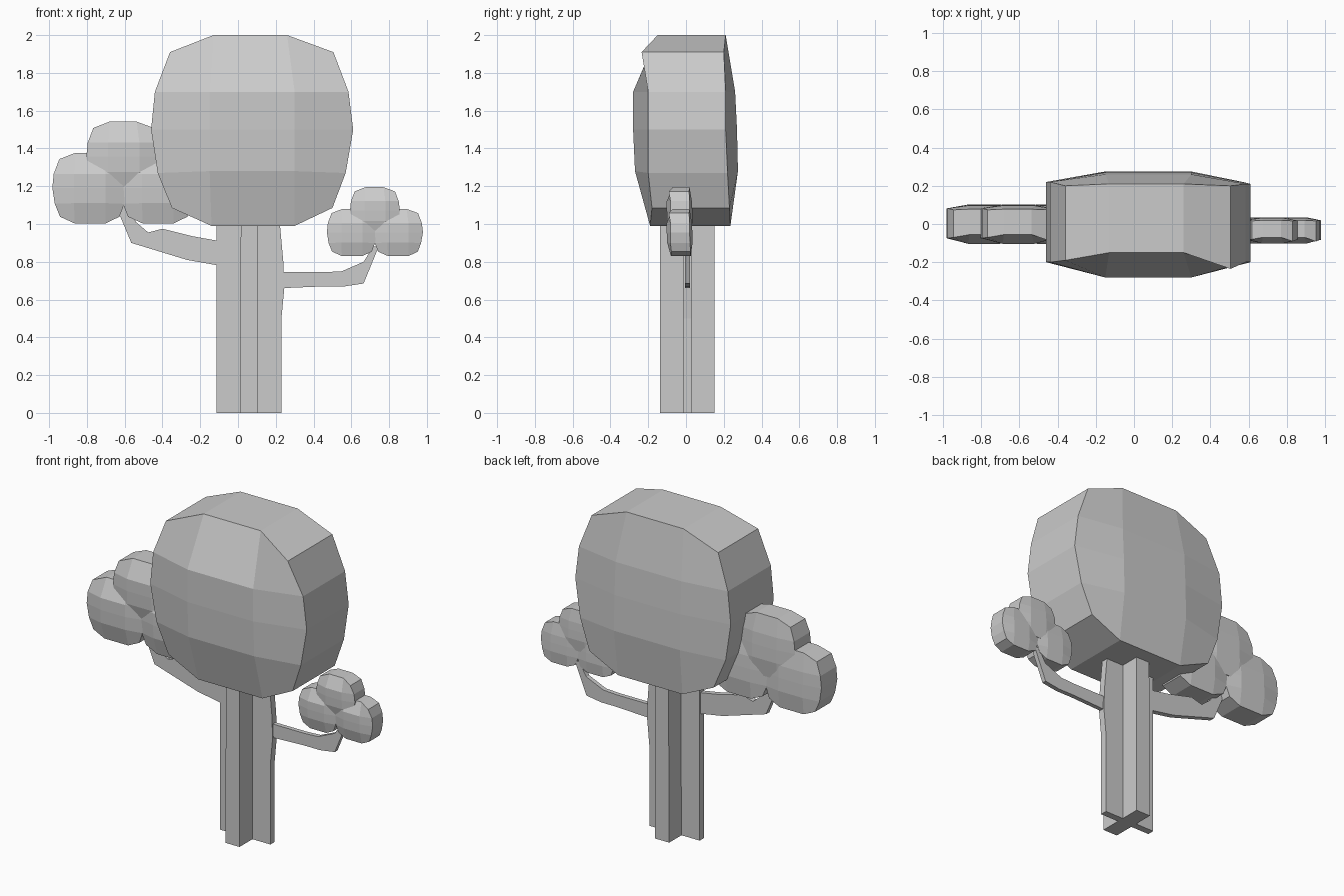
import bpy

# Foliage ball: 5 rows x 4 columns of (x, z), with front and back depths
ROWS_X = [(-0.36, -0.13, 0.26, 0.505), (-0.44, -0.15, 0.30, 0.585), (-0.46, -0.15, 0.30, 0.61),
          (-0.425, -0.15, 0.30, 0.57), (-0.35, -0.14, 0.30, 0.50)]
ROWS_Z = [(1.91, 2.0), (1.70, 1.70), (1.50, 1.50), (1.27, 1.28), (1.085, 0.99)]  # edge, middle
FRONT = [(-0.19, -0.15, -0.15, -0.235), (-0.20, -0.28, -0.28, -0.20), (-0.20, -0.28, -0.28, -0.20),
         (-0.19, -0.27, -0.27, -0.20), (-0.18, -0.19, -0.19, -0.18)]
BACK = [(0.20, 0.21, 0.21, 0.20), (0.22, 0.26, 0.26, 0.21), (0.22, 0.27, 0.27, 0.21),
        (0.22, 0.275, 0.275, 0.22), (0.23, 0.235, 0.235, 0.23)]
CENTRE = (0.075, 0.0, 1.495)


def make(name, verts, faces):
    mesh = bpy.data.meshes.new(name)
    mesh.from_pydata(verts, [], faces)
    mesh.update()
    obj = bpy.data.objects.new(name, mesh)
    bpy.context.collection.objects.link(obj)
    return obj


def foliage(name, centre, scale):
    verts = []
    for depth in (FRONT, BACK):
        for r in range(5):
            for c in range(4):
                p = (ROWS_X[r][c], depth[r][c], ROWS_Z[r][c in (1, 2)])
                verts.append([centre[i] + (p[i] - CENTRE[i]) * scale for i in range(3)])
    faces = []
    for r in range(4):
        for c in range(3):
            a = r * 4 + c
            faces.append((a, a + 4, a + 5, a + 1))
            faces.append((a + 20, a + 21, a + 25, a + 24))
    # Band joining front and back around the rim
    rim = [0, 1, 2, 3, 7, 11, 15, 19, 18, 17, 16, 12, 8, 4]
    for a, b in zip(rim, rim[1:] + rim[:1]):
        faces.append((a, b, b + 20, a + 20))
    return make(name, verts, faces)


def plate(name, outline, y0, y1):
    # Flat panel: counter-clockwise (x, z) outline given thickness in y
    n = len(outline)
    verts = [(x, y, z) for y in (y0, y1) for x, z in outline]
    faces = [tuple(range(n)), tuple(range(2 * n - 1, n - 1, -1))]
    faces += [(i, i + n, (i + 1) % n + n, (i + 1) % n) for i in range(n)]
    return make(name, verts, faces)


# Crown
foliage("crown", CENTRE, 1.0)

# Three-lobed side clumps
for side, cx, cy, cz, dx, dz, s in (("left", -0.605, 0.0, 1.19, 0.18, 0.165, 0.37),
                                    ("right", 0.725, -0.033, 0.955, 0.122, 0.115, 0.247)):
    foliage(side + "_clump_outer_a", (cx - dx, cy, cz), s)
    foliage(side + "_clump_outer_b", (cx + dx, cy, cz), s)
    foliage(side + "_clump_top", (cx, cy, cz + dz), s)

# Trunk: two crossed panels
plate("trunk_wide_panel", [(-0.115, 0), (0.23, 0), (0.23, 0.5), (0.245, 0.66), (0.24, 0.80),
                           (0.22, 1.02), (-0.115, 1.02)], -0.012, 0.03)
plate("trunk_deep_panel", [(0.01, 0), (0.107, 0), (0.107, 1.02), (0.015, 1.02)], -0.138, 0.15)

# Branches
plate("left_branch", [(-0.10, 0.78), (-0.10, 0.91), (-0.24, 0.935), (-0.40, 0.975), (-0.475, 0.955),
                      (-0.54, 1.01), (-0.59, 1.12), (-0.64, 1.08), (-0.565, 0.90), (-0.27, 0.81)],
      -0.008, 0.025)
plate("right_branch", [(0.22, 0.66), (0.46, 0.67), (0.565, 0.67), (0.665, 0.685), (0.745, 0.88),
                       (0.715, 0.88), (0.665, 0.80), (0.55, 0.75), (0.46, 0.745), (0.22, 0.745)],
      -0.005, 0.022)

# Make face directions consistent
import bmesh
for obj in bpy.context.collection.objects:
    bm = bmesh.new()
    bm.from_mesh(obj.data)
    bmesh.ops.recalc_face_normals(bm, faces=bm.faces)
    bm.to_mesh(obj.data)
    bm.free()
